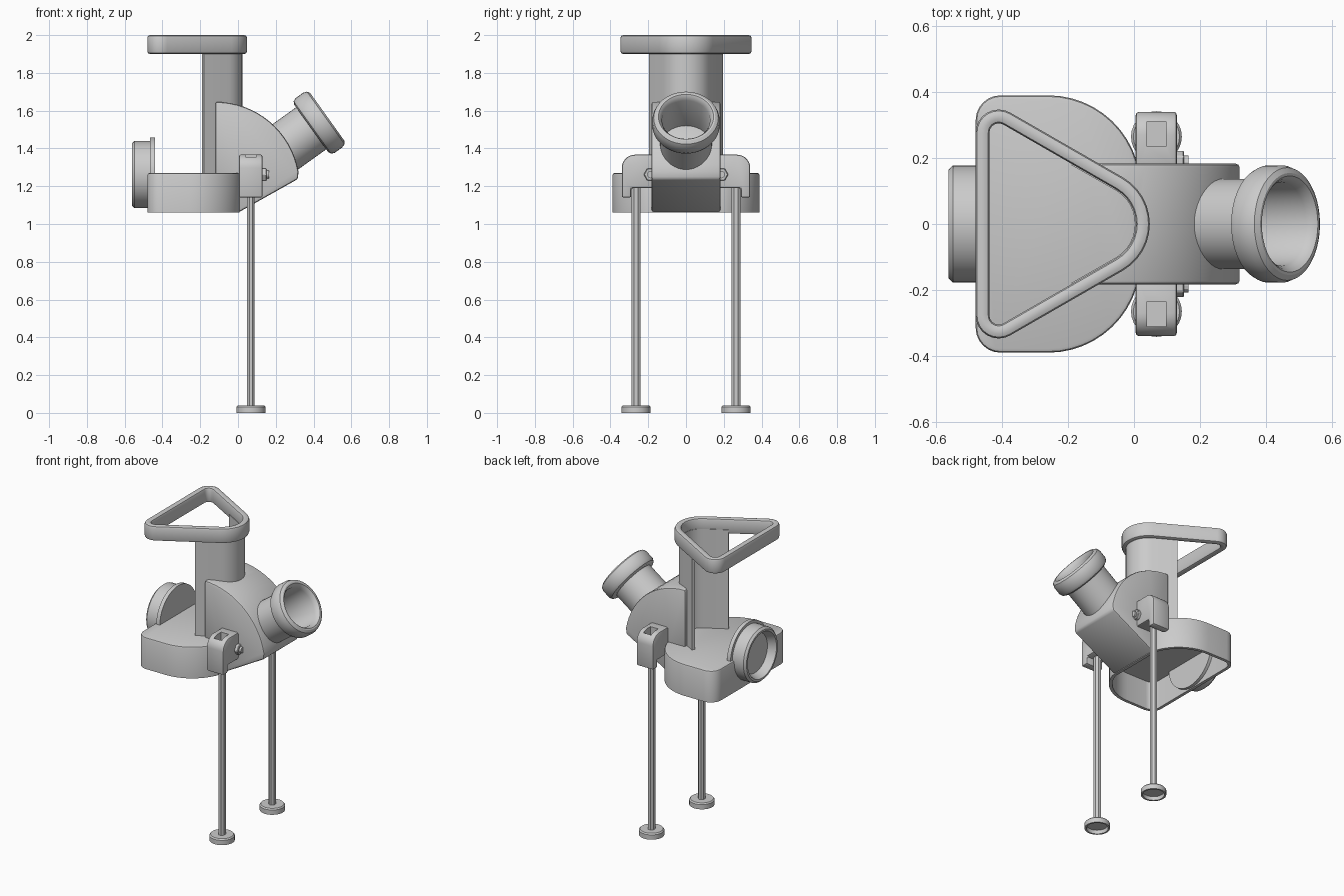
import bpy, bmesh, math
from mathutils import Matrix, Vector

old = bpy.data.objects.get("Cube")
if old:
    bpy.data.objects.remove(old, do_unlink=True)

GREY = (0.6, 0.6, 0.6, 1)
mat = bpy.data.materials.new("plain grey")
mat.use_nodes = True
mat.diffuse_color = GREY
mat.node_tree.nodes["Principled BSDF"].inputs["Base Color"].default_value = GREY


def arc(cx, cy, r, a, b, n=8):
    angles = [math.radians(a + (b - a) * i / n) for i in range(n + 1)]
    return [(cx + r * math.cos(t), cy + r * math.sin(t)) for t in angles]


def finish(bm, name):
    mesh = bpy.data.meshes.new(name)
    bm.to_mesh(mesh)
    bm.free()
    ob = bpy.data.objects.new(name, mesh)
    bpy.context.collection.objects.link(ob)
    mesh.materials.append(mat)
    return ob


def prism(name, pts, lo, hi, axis="z", caps="both", closed=True):
    """Extrude an outline along an axis, with both, top or no caps."""
    place = {"z": lambda u, v, h: (u, v, h),
             "y": lambda u, v, h: (u, h, v),
             "x": lambda u, v, h: (h, u, v)}[axis]
    bm = bmesh.new()
    low = [bm.verts.new(place(u, v, lo)) for u, v in pts]
    top = [bm.verts.new(place(u, v, hi)) for u, v in pts]
    n = len(pts)
    for i in range(n if closed else n - 1):
        j = (i + 1) % n
        bm.faces.new((low[i], low[j], top[j], top[i]))
    if caps in ("both", "top"):
        bm.faces.new(top)
    if caps == "both":
        bm.faces.new(low[::-1])
        bmesh.ops.recalc_face_normals(bm, faces=bm.faces)
    return finish(bm, name)


def lathe(name, profile, origin, direction, steps=40):
    """Turn a closed (radius, height) profile about a direction."""
    bm = bmesh.new()
    verts = [bm.verts.new((r, 0, h)) for r, h in profile]
    edges = [bm.edges.new((verts[i - 1], verts[i])) for i in range(len(verts))]
    bmesh.ops.spin(bm, geom=verts + edges, cent=(0, 0, 0), axis=(0, 0, 1),
                   angle=math.tau, steps=steps)
    bmesh.ops.remove_doubles(bm, verts=bm.verts, dist=0.0002)
    axis_faces = [f for f in bm.faces if f.calc_area() < 1e-9]
    bmesh.ops.delete(bm, geom=axis_faces, context="FACES")
    bmesh.ops.recalc_face_normals(bm, faces=bm.faces)
    turn = Vector((0, 0, 1)).rotation_difference(Vector(direction)).to_matrix().to_4x4()
    bm.transform(Matrix.Translation(origin) @ turn)
    return finish(bm, name)


def solidify(ob, t):
    m = ob.modifiers.new("wall", "SOLIDIFY")
    m.thickness, m.offset = t, -1


def bevel(ob, w, n=2):
    m = ob.modifiers.new("soft edge", "BEVEL")
    m.width, m.segments, m.limit_method = w, n, "ANGLE"
    m.angle_limit = math.radians(35)


def apply_all(ob, smooth=True):
    bpy.ops.object.select_all(action="DESELECT")
    ob.select_set(True)
    bpy.context.view_layer.objects.active = ob
    for m in list(ob.modifiers):
        bpy.ops.object.modifier_apply(modifier=m.name)
    if smooth:
        bpy.ops.object.shade_smooth_by_angle(angle=math.radians(32))


def cut(ob, cutter):
    m = ob.modifiers.new("cut", "BOOLEAN")
    m.operation, m.object, m.solver = "DIFFERENCE", cutter, "EXACT"
    apply_all(ob)
    bpy.data.objects.remove(cutter, do_unlink=True)


def triangle(inset):
    """Rounded triangle with its blunt tip towards +x."""
    return (arc(-0.115, 0, 0.163 - inset, -60, 60, 12)
            + arc(-0.41, 0.277, 0.07 - inset, 60, 180)
            + arc(-0.41, -0.277, 0.07 - inset, 180, 300))


# Triangular rim on top
rim = prism("top_rim", triangle(0), 1.9, 2.0, caps="none")
solidify(rim, 0.042)
bevel(rim, 0.014)
apply_all(rim)

# Open channel following the tip of the triangle
tip = arc(-0.115, 0, 0.138, -60, 60, 12)
channel_end = (-0.18, 0.196)
path = [(channel_end[0], -channel_end[1])] + tip + [channel_end]
channel = prism("channel", path, 1.255, 1.93, caps="none", closed=False)
solidify(channel, 0.02)
apply_all(channel)

# Hollow tray, open underneath
half = arc(-0.26, 0.11, 0.28, 17, 90, 10) + arc(-0.405, 0.315, 0.075, 90, 180, 6)
outline = half + [(x, -y) for x, y in reversed(half)]
tray = prism("tray", outline, 1.06, 1.27, caps="top")
bevel(tray, 0.012)
solidify(tray, 0.02)
apply_all(tray)

# Quarter-round housing with the channel cut into it
side = [(-0.02, 1.06), (0, 1.06), (0.317, 1.238)]
side += arc(-0.12, 1.2, 0.447, 10, 90, 16) + [(-0.12, 1.25), (-0.02, 1.25)]
housing = prism("housing", side, -0.183, 0.183, "y")
bevel(housing, 0.012)
cut(housing, prism("channel_cutter", triangle(0.035), 1.26, 1.8))

# Tilted spout with a thick lip
lathe_spout = lathe("spout", [(0.125, -0.29), (0.137, -0.29), (0.137, -0.105),
                              (0.155, -0.105), (0.17, -0.097), (0.178, -0.08),
                              (0.178, -0.03), (0.171, -0.01), (0.155, 0),
                              (0.146, 0), (0.138, -0.008), (0.127, -0.03)],
                    (0.4725, 0, 1.5675), (0.81, 0, 0.58))
apply_all(lathe_spout)

# Round port on the tray's end, with a sunken floor and a flange
port = lathe("port", [(0, 0), (0.197, 0), (0.197, 0.026), (0.178, 0.026),
                      (0.178, 0.108), (0.165, 0.122), (0.152, 0.122),
                      (0.13, 0.07), (0, 0.07)], (-0.44, 0, 1.262), (-1, 0, 0))
apply_all(port)

# Legs, brackets and screws on both sides
for s, word in ((1, "back"), (-1, "front")):
    def flip(pts):
        return [(s * y, z) for y, z in pts]

    shape = [(0.165, 1.19), (0.29, 1.19), (0.29, 1.14), (0.34, 1.14)]
    shape += arc(0.27, 1.297, 0.07, 0, 90, 8) + [(0.165, 1.367)]
    bracket = prism(word + "_bracket", flip(shape), 0.005, 0.13, "x")
    bevel(bracket, 0.01)
    hole = flip([(0.235, 1.3), (0.31, 1.3), (0.31, 1.45), (0.235, 1.45)])
    cut(bracket, prism("hole_cutter", hole, 0.04, 0.097, "x"))

    rod = [(0.068 + x, s * 0.265 + y * 1.2) for x, y in arc(0, 0, 0.022, 22.5, 337.5, 7)]
    prism(word + "_leg", rod, 0.03, 1.22)

    foot = lathe(word + "_foot", [(0, 0.024), (0.064, 0.024), (0.066, 0), (0.077, 0),
                                  (0.077, 0.032), (0.07, 0.04), (0, 0.04)],
                 (0.068, s * 0.265, 0), (0, 0, 1), 28)
    apply_all(foot)

    nut = prism(word + "_nut", arc(s * 0.187, 1.262, 0.037, 0, 300, 5), 0.12, 0.152, "x")
    bevel(nut, 0.004, 1)
    apply_all(nut, False)
    prism(word + "_screw", arc(s * 0.187, 1.262, 0.02, 0, 330, 11), 0.1, 0.165, "x")
